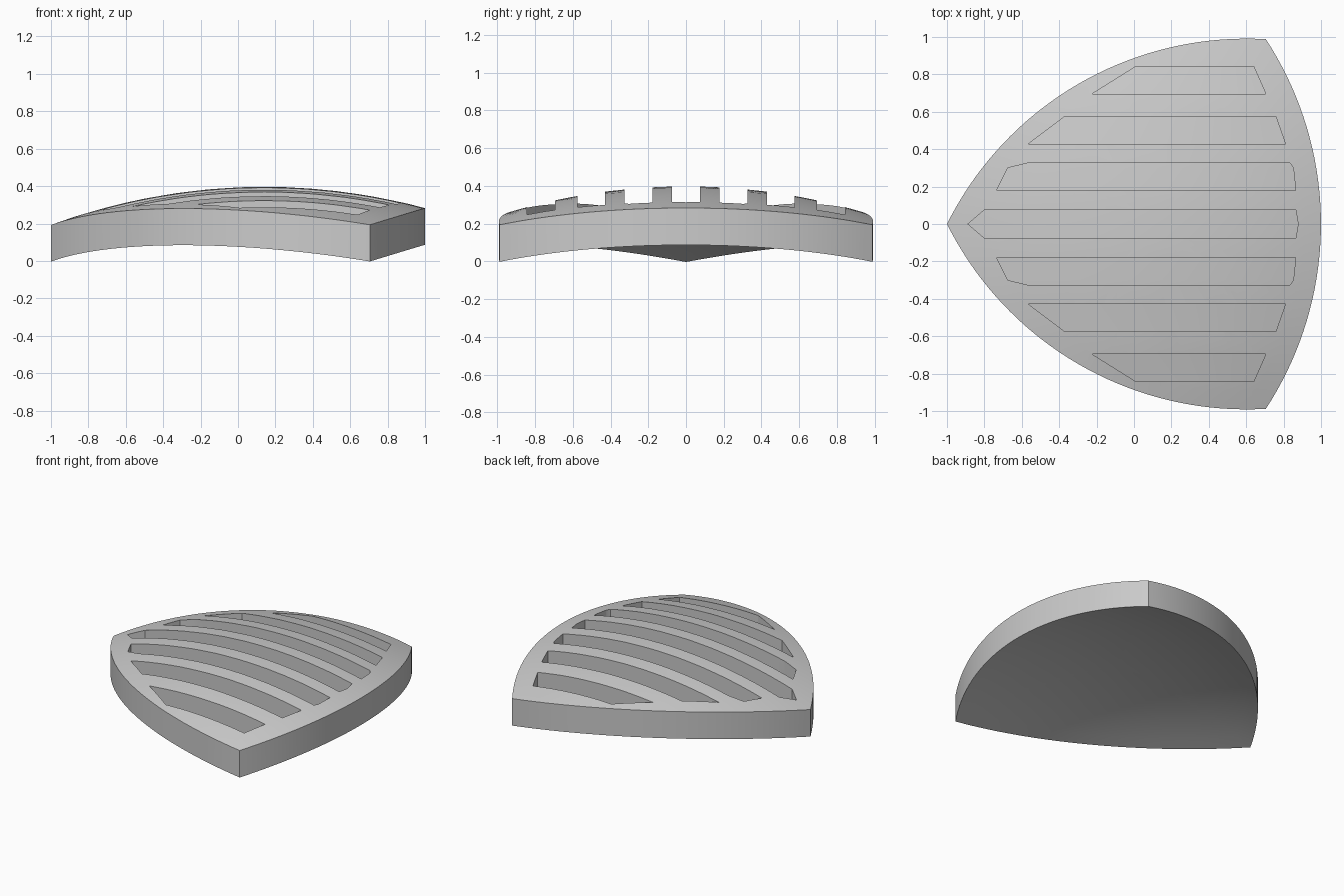
import bpy, bmesh, math

if "Cube" in bpy.data.objects:
    bpy.data.objects.remove(bpy.data.objects["Cube"])

CX, R, TOP = 0.14, 3.28, 0.397          # dome centre, radius and apex height
THICK, DEPTH = 0.196, 0.168             # edge height and slot depth


def dome(x, y):
    return TOP - R + math.sqrt(R * R - (x - CX) ** 2 - y * y)


def arc(cx, cy, p, q, n):
    a, b = (math.atan2(k[1] - cy, k[0] - cx) for k in (p, q))
    if b - a > math.pi:
        b -= 2 * math.pi
    if a - b > math.pi:
        b += 2 * math.pi
    r0, r1 = (math.hypot(k[0] - cx, k[1] - cy) for k in (p, q))
    out = []
    for i in range(n):
        t = i / n
        r, g = r0 + (r1 - r0) * t, a + (b - a) * t
        out.append((cx + r * math.cos(g), cy + r * math.sin(g)))
    return out


def make_object(name, bm):
    bmesh.ops.recalc_face_normals(bm, faces=bm.faces)
    me = bpy.data.meshes.new(name)
    bm.to_mesh(me)
    bm.free()
    ob = bpy.data.objects.new(name, me)
    bpy.context.collection.objects.link(ob)
    return ob


# rounded-triangle outline, counter-clockwise
tip, hi, lo = (-1, 0), (0.705, 0.988), (0.705, -0.988)
outline = (arc(-0.805, 0, lo, hi, 36) + arc(0.6, -0.798, hi, tip, 36)
           + arc(0.6, 0.798, tip, lo, 36))
N = len(outline)

# domed body of even thickness
bm = bmesh.new()
steps = [0.15, 0.3, 0.45, 0.6, 0.7, 0.8, 0.9, 1.0]


def surface(drop):
    hub = bm.verts.new((CX, 0, dome(CX, 0) - drop))
    rings = []
    for t in steps:
        ring = []
        for x, y in outline:
            px, py = CX + (x - CX) * t, y * t
            ring.append(bm.verts.new((px, py, dome(px, py) - drop)))
        rings.append(ring)
    for i in range(N):
        j = (i + 1) % N
        bm.faces.new((hub, rings[0][i], rings[0][j]))
        for a, b in zip(rings, rings[1:]):
            bm.faces.new((a[i], b[i], b[j], a[j]))
    return rings[-1]


top, bottom = surface(0), surface(THICK)
for i in range(N):
    j = (i + 1) % N
    bm.faces.new((top[i], bottom[i], bottom[j], top[j]))
body = make_object("slotted_dome_cover", bm)

# slot cutters: rows of (y, left x, right x)
cut = bmesh.new()


def slot(rows):
    n = 24
    grid = {}
    m = len(rows)
    for r, (y, x0, x1) in enumerate(rows):
        for i in range(n + 1):
            x = x0 + (x1 - x0) * i / n
            grid[r, i, 0] = cut.verts.new((x, y, dome(x, y) - DEPTH))
            grid[r, i, 1] = cut.verts.new((x, y, 0.6))

    def quad(*keys):
        cut.faces.new([grid[k] for k in keys])
    for i in range(n):
        for r in range(m - 1):
            for k in (0, 1):
                quad((r, i, k), (r, i + 1, k), (r + 1, i + 1, k), (r + 1, i, k))
        for r in (0, m - 1):
            quad((r, i, 0), (r, i + 1, 0), (r, i + 1, 1), (r, i, 1))
    for r in range(m - 1):
        for i in (0, n):
            quad((r, i, 0), (r + 1, i, 0), (r + 1, i, 1), (r, i, 1))


slot([(-0.075, -0.8, 0.865), (0, -0.888, 0.878), (0.075, -0.8, 0.865)])
slots = [[(0.178, -0.735, 0.865), (0.3, -0.675, 0.852), (0.325, -0.57, 0.835)],
         [(0.428, -0.565, 0.81), (0.575, -0.37, 0.758)],
         [(0.695, -0.225, 0.705), (0.842, 0.01, 0.64)]]
for rows in slots:
    for s in (1, -1):
        slot([(s * y, a, b) for y, a, b in rows])
cutter = make_object("slot_cutter", cut)
cutter.hide_render = True

# cut the slots and finish
bpy.context.view_layer.objects.active = body
body.select_set(True)
mod = body.modifiers.new("slots", 'BOOLEAN')
mod.operation, mod.solver, mod.object = 'DIFFERENCE', 'EXACT', cutter
bpy.ops.object.modifier_apply(modifier=mod.name)
bpy.data.objects.remove(cutter)
bpy.ops.object.shade_smooth_by_angle(angle=math.radians(30))
